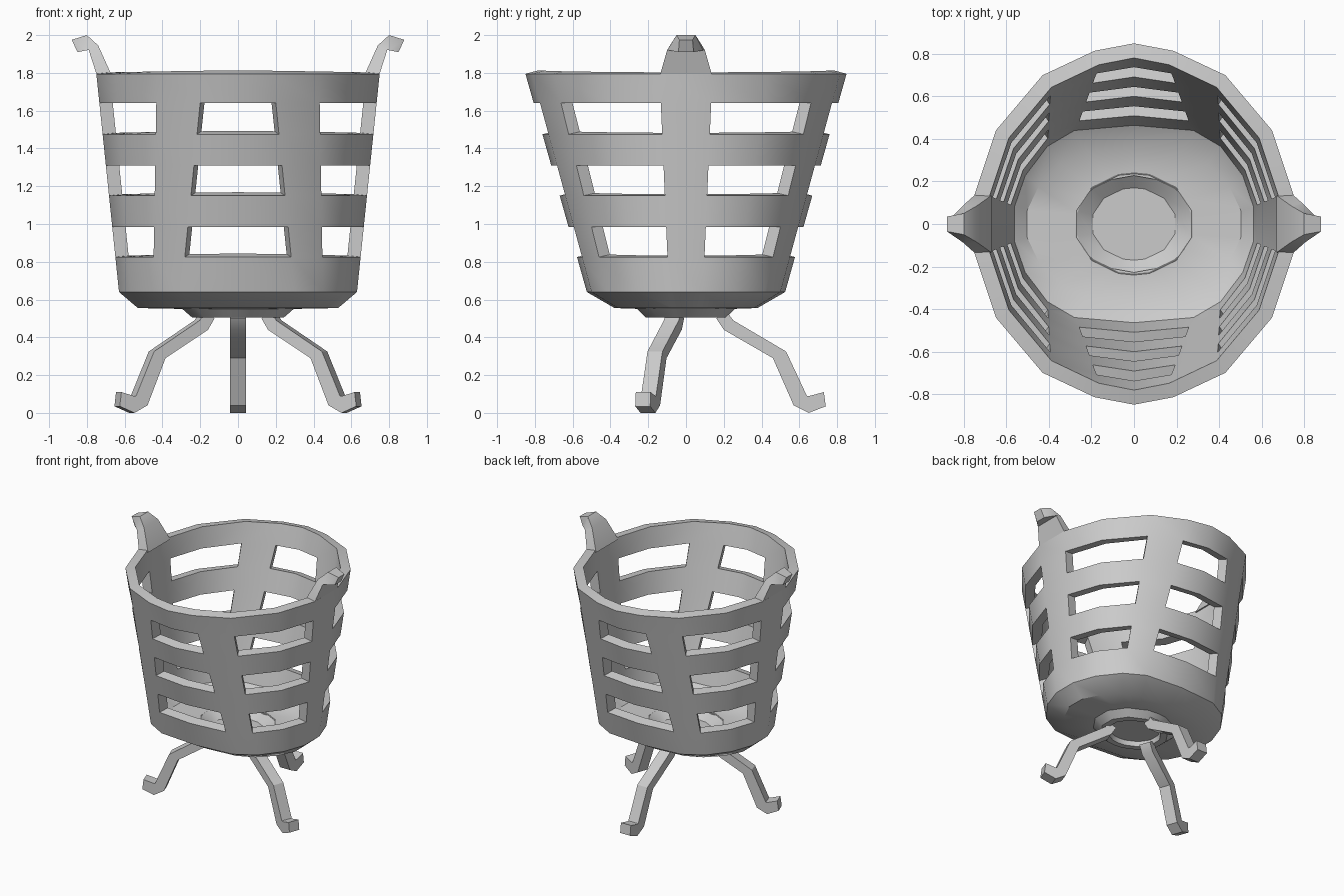
import bpy, bmesh
from mathutils import Vector

if "Cube" in bpy.data.objects:
    bpy.data.objects.remove(bpy.data.objects["Cube"])


def finish(name, bm, angle=0.6, thickness=0):
    if not thickness:
        bmesh.ops.recalc_face_normals(bm, faces=bm.faces[:])
    me = bpy.data.meshes.new(name)
    bm.to_mesh(me)
    bm.free()
    ob = bpy.data.objects.new(name, me)
    bpy.context.collection.objects.link(ob)
    bpy.ops.object.select_all(action='DESELECT')
    ob.select_set(True)
    bpy.context.view_layer.objects.active = ob
    if thickness:
        mod = ob.modifiers.new("Thickness", 'SOLIDIFY')
        mod.thickness = thickness
        mod.offset = -1
        mod.use_even_offset = True
        bpy.ops.object.modifier_apply(modifier=mod.name)
    bpy.ops.object.shade_smooth_by_angle(angle=angle)
    return ob


def loft(rings, caps=True, skip=lambda row, col: False):
    """Join closed rings of points with quads."""
    bm = bmesh.new()
    vs = [[bm.verts.new(p) for p in r] for r in rings]
    n = len(vs[0])
    for r in range(len(vs) - 1):
        for i in range(n):
            if not skip(r, i):
                j = (i + 1) % n
                bm.faces.new((vs[r][i], vs[r + 1][i], vs[r + 1][j], vs[r][j]))
    if caps:
        bm.faces.new(vs[0])
        bm.faces.new(vs[-1][::-1])
    return bm


def full_ring(quarter, z):
    """Mirror a quarter outline (side to back) into a closed ring."""
    half = quarter + [(-x, y) for x, y in quarter[-2::-1]]
    return [(x, y, z) for x, y in half + [(-x, -y) for x, y in half]]


def mix(a, b, t):
    return [(p[0] + (q[0] - p[0]) * t, p[1] + (q[1] - p[1]) * t) for p, q in zip(a, b)]


# Slotted basket: outline changes from rim to base
rim = [(.75, .14), (.65, .44), (.43, .70), (.185, .815), (0, .85)]
base = [(.63, .09), (.57, .26), (.45, .415), (.30, .50), (0, .525)]
foot = [(.53, .07), (.47, .19), (.36, .30), (.23, .36), (0, .378)]
hole = [(.27, .05), (.24, .12), (.19, .17), (.11, .21), (0, .23)]
levels = [1.795, 1.64, 1.475, 1.31, 1.15, .985, .825, .64]
rings = [full_ring(mix(rim, base, (1.795 - z) / 1.155), z) for z in levels]
rings += [full_ring(foot, .555), full_ring(hole, .55)]
finish("basket", loft(rings, False, lambda r, i: r in (1, 3, 5) and i % 3 != 2),
       thickness=.07)

# Recessed hub under the floor
hub = [(.19, .54), (.20, .505), (.25, .505), (.31, .555), (.30, .61), (.28, .622), (.20, .565)]
unit = [(.97, .26), (.71, .71), (.26, .97), (0, 1)]
finish("hub", loft([full_ring([(x * r, y * r * .85) for x, y in unit], z) for r, z in hub]))

# Three bent legs: cross-sections as (radius, z) of lower and upper edge
leg = [((.16, .50), (.22, .53)), ((.20, .44), (.25, .49)), ((.46, .29), (.53, .325)),
       ((.57, .04), (.64, .09)), ((.65, 0), (.655, .09)), ((.74, .035), (.73, .11))]
for name, d in (("back_leg", Vector((0, 1, 0))),
                ("left_leg", Vector((-.865, -.31, 0))),
                ("right_leg", Vector((.865, -.31, 0)))):
    side = Vector((-d.y, d.x, 0)).normalized() * .042
    up = Vector((0, 0, 1))
    secs = [[d * a[0] + up * a[1] - side, d * a[0] + up * a[1] + side,
             d * b[0] + up * b[1] + side, d * b[0] + up * b[1] - side] for a, b in leg]
    finish(name, loft(secs), .5)

# Hooked grips on both sides: (inner x, z), (outer x, z), half widths
grip = [((.67, 1.79), (.745, 1.78), .135, .14), ((.74, 1.945), (.79, 1.92), .085, .10),
        ((.80, 2.0), (.80, 1.92), .05, .09), ((.88, 1.975), (.85, 1.91), .035, .04)]
for name, s in (("left_grip", -1), ("right_grip", 1)):
    secs = [[(s * a[0], -w, a[1]), (s * a[0], w, a[1]),
             (s * b[0], v, b[1]), (s * b[0], -v, b[1])] for a, b, w, v in grip]
    finish(name, loft(secs), .5)
